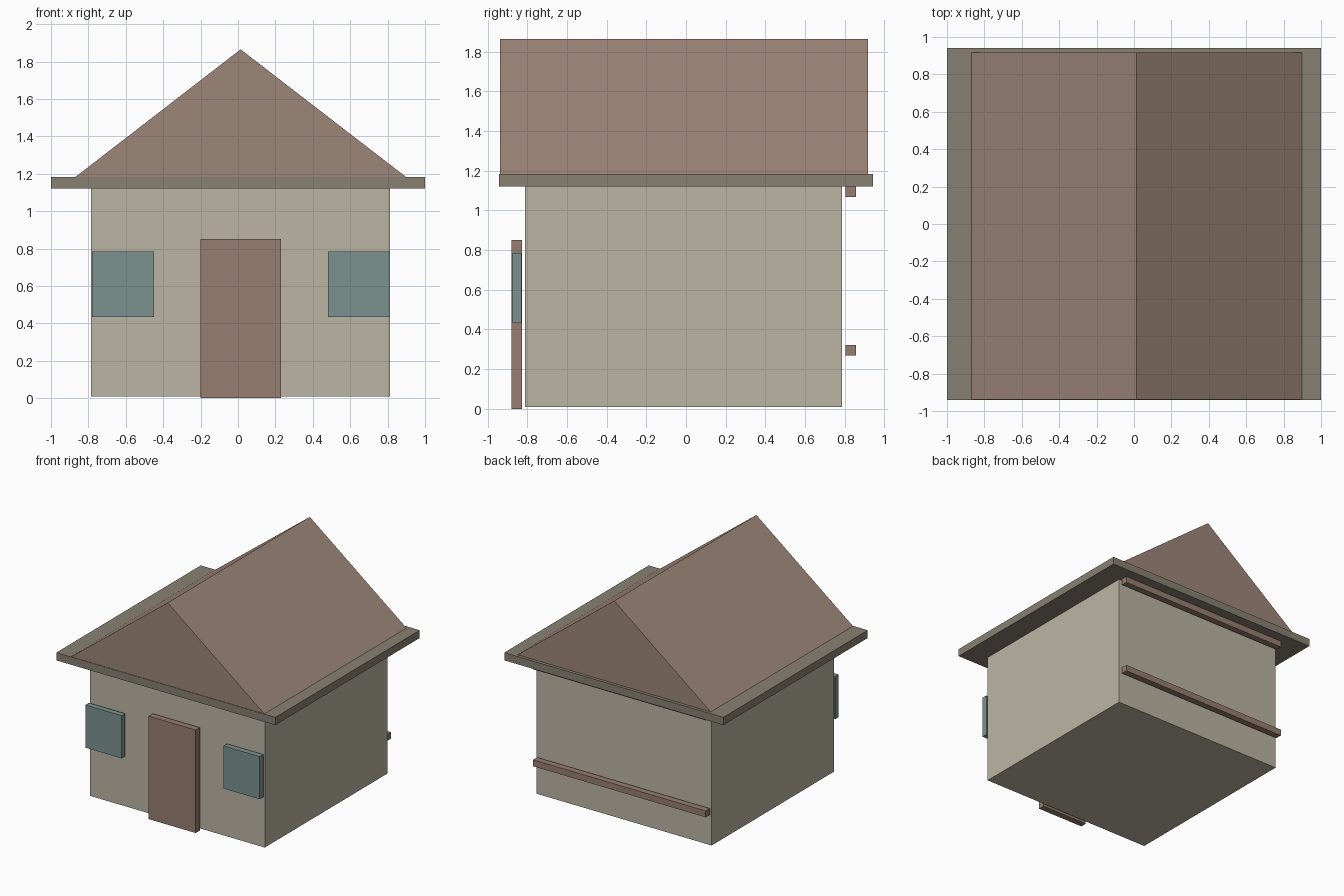
import bpy
import bmesh

if "Cube" in bpy.data.objects:
    bpy.data.objects.remove(bpy.data.objects["Cube"])


def material(name, rgb):
    mat = bpy.data.materials.new(name)
    mat.diffuse_color = (*rgb, 1.0)
    mat.use_nodes = True
    mat.node_tree.nodes["Principled BSDF"].inputs["Base Color"].default_value = mat.diffuse_color
    return mat


BEIGE = material("wall_beige", (0.50, 0.46, 0.37))
BROWN = material("wood_brown", (0.31, 0.21, 0.16))
ROOF = material("roof_brown", (0.34, 0.24, 0.19))
TAUPE = material("eave_taupe", (0.25, 0.22, 0.17))
TEAL = material("window_teal", (0.20, 0.29, 0.28))


def extrude_profile(name, profile, y0, y1, mat):
    """Solid from an x-z outline pulled along y."""
    bm = bmesh.new()
    face = bm.faces.new([bm.verts.new((x, y0, z)) for x, z in profile])
    ext = bmesh.ops.extrude_face_region(bm, geom=[face])
    moved = [v for v in ext["geom"] if isinstance(v, bmesh.types.BMVert)]
    bmesh.ops.translate(bm, verts=moved, vec=(0, y1 - y0, 0))
    bmesh.ops.recalc_face_normals(bm, faces=bm.faces)
    mesh = bpy.data.meshes.new(name)
    bm.to_mesh(mesh)
    bm.free()
    mesh.materials.append(mat)
    obj = bpy.data.objects.new(name, mesh)
    bpy.context.collection.objects.link(obj)
    return obj


def box(name, x, y, z, mat):
    outline = [(x[0], z[0]), (x[1], z[0]), (x[1], z[1]), (x[0], z[1])]
    return extrude_profile(name, outline, y[0], y[1], mat)


# Main body and eave slab
box("walls", (-0.785, 0.813), (-0.812, 0.787), (0.01, 1.12), BEIGE)
box("eave_slab", (-1.0, 1.0), (-0.942, 0.942), (1.12, 1.184), TAUPE)

# Gabled roof
extrude_profile("roof", [(-0.868, 1.184), (0.897, 1.184), (0.014, 1.865)],
                -0.938, 0.917, ROOF)

# Front door
box("door", (-0.20, 0.23), (-0.88, -0.826), (0.0, 0.85), BROWN)

# Front windows, one each side of the door
for side, x0 in (("left", -0.781), ("right", 0.48)):
    box(f"window_{side}", (x0, x0 + 0.332), (-0.876, -0.83), (0.433, 0.785), TEAL)

# Horizontal rails across the back
for level, z0 in (("lower", 0.268), ("upper", 1.068)):
    box(f"back_rail_{level}", (-0.78, 0.797), (0.804, 0.857), (z0, z0 + 0.053), BROWN)
